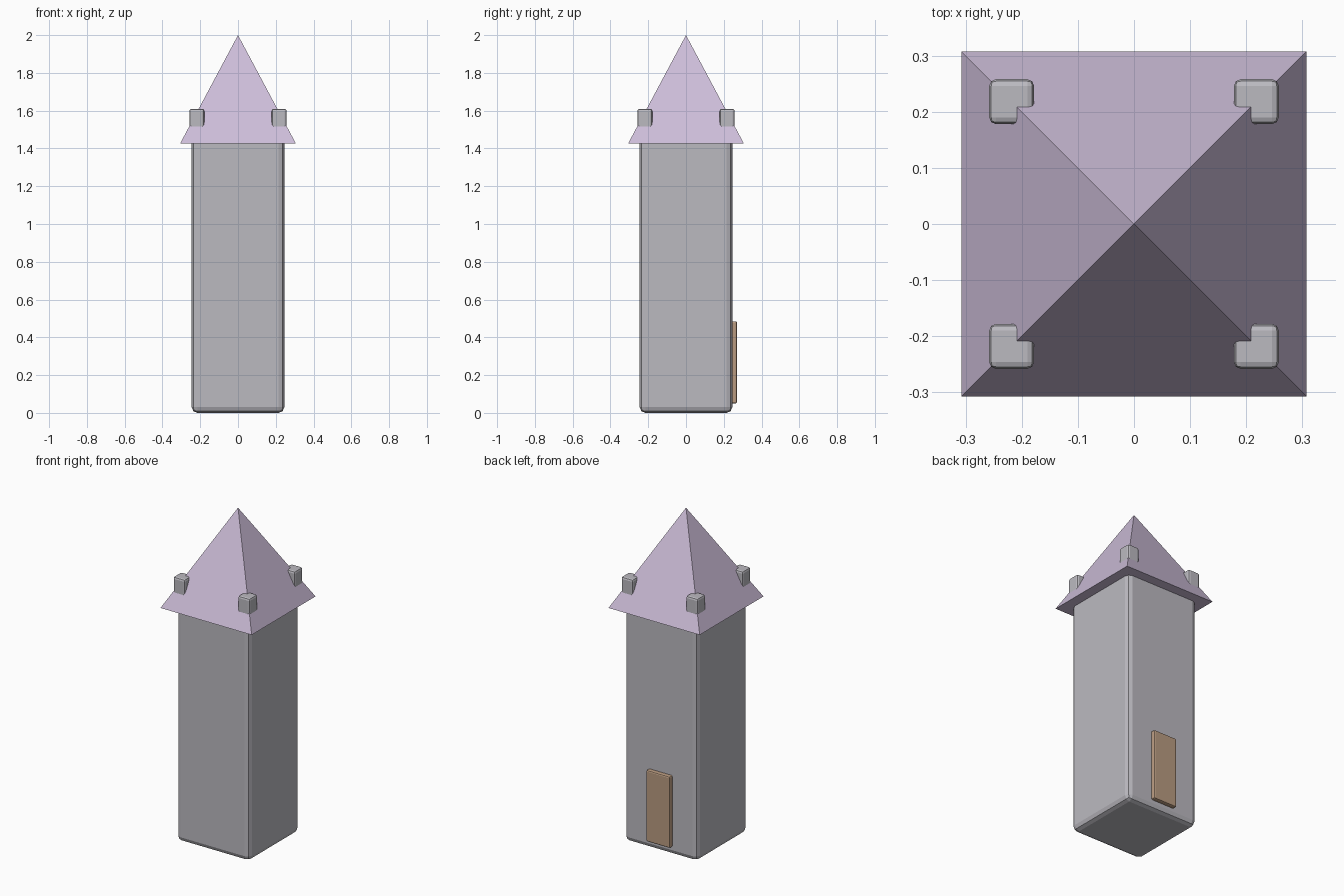
import bpy
import bmesh
from mathutils import Matrix, Vector

default = bpy.data.objects.get("Cube")
if default:
    bpy.data.objects.remove(default, do_unlink=True)


def material(name, rgb):
    mat = bpy.data.materials.new(name)
    mat.use_nodes = True
    colour = (*rgb, 1)
    mat.diffuse_color = colour
    mat.node_tree.nodes["Principled BSDF"].inputs["Base Color"].default_value = colour
    return mat


stone = material("grey stone", (0.5, 0.49, 0.53))
tiles = material("lilac roof", (0.61, 0.51, 0.69))
wood = material("brown wood", (0.49, 0.33, 0.22))


def add_object(name, bm, mat):
    mesh = bpy.data.meshes.new(name)
    bm.to_mesh(mesh)
    bm.free()
    mesh.materials.append(mat)
    obj = bpy.data.objects.new(name, mesh)
    bpy.context.collection.objects.link(obj)
    return obj


def rounded_box(name, low, high, bevel, mat):
    low, high = Vector(low), Vector(high)
    bm = bmesh.new()
    bmesh.ops.create_cube(bm, size=1, matrix=Matrix.Translation((low + high) / 2)
                          @ Matrix.Diagonal((*(high - low), 1)))
    obj = add_object(name, bm, mat)
    mod = obj.modifiers.new("rounded edges", "BEVEL")
    mod.width = bevel
    mod.segments = 2
    return obj


# Tower shaft, its top hidden just inside the roof
rounded_box("tower", (-0.245, -0.245, 0), (0.245, 0.245, 1.46), 0.03, stone)

# Door on the back wall
rounded_box("door", (-0.08, 0.22, 0.05), (0.08, 0.27, 0.485), 0.008, wood)

# Pyramid roof
eaves, peak, half = 1.425, 2.0, 0.307
bm = bmesh.new()
base = [bm.verts.new((x * half, y * half, eaves))
        for x, y in ((-1, -1), (1, -1), (1, 1), (-1, 1))]
tip = bm.verts.new((0, 0, peak))
bm.faces.new(base[::-1])
for i in range(4):
    bm.faces.new((base[i], base[(i + 1) % 4], tip))
add_object("roof", bm, tiles)

# Corner blocks poking through the roof ridges
for side, x in (("right", -0.218), ("left", 0.218)):
    for end, y in (("front", -0.218), ("back", 0.218)):
        rounded_box(f"{end}_{side}_corner_block", (x - 0.04, y - 0.04, 1.47),
                    (x + 0.04, y + 0.04, 1.61), 0.012, stone)
